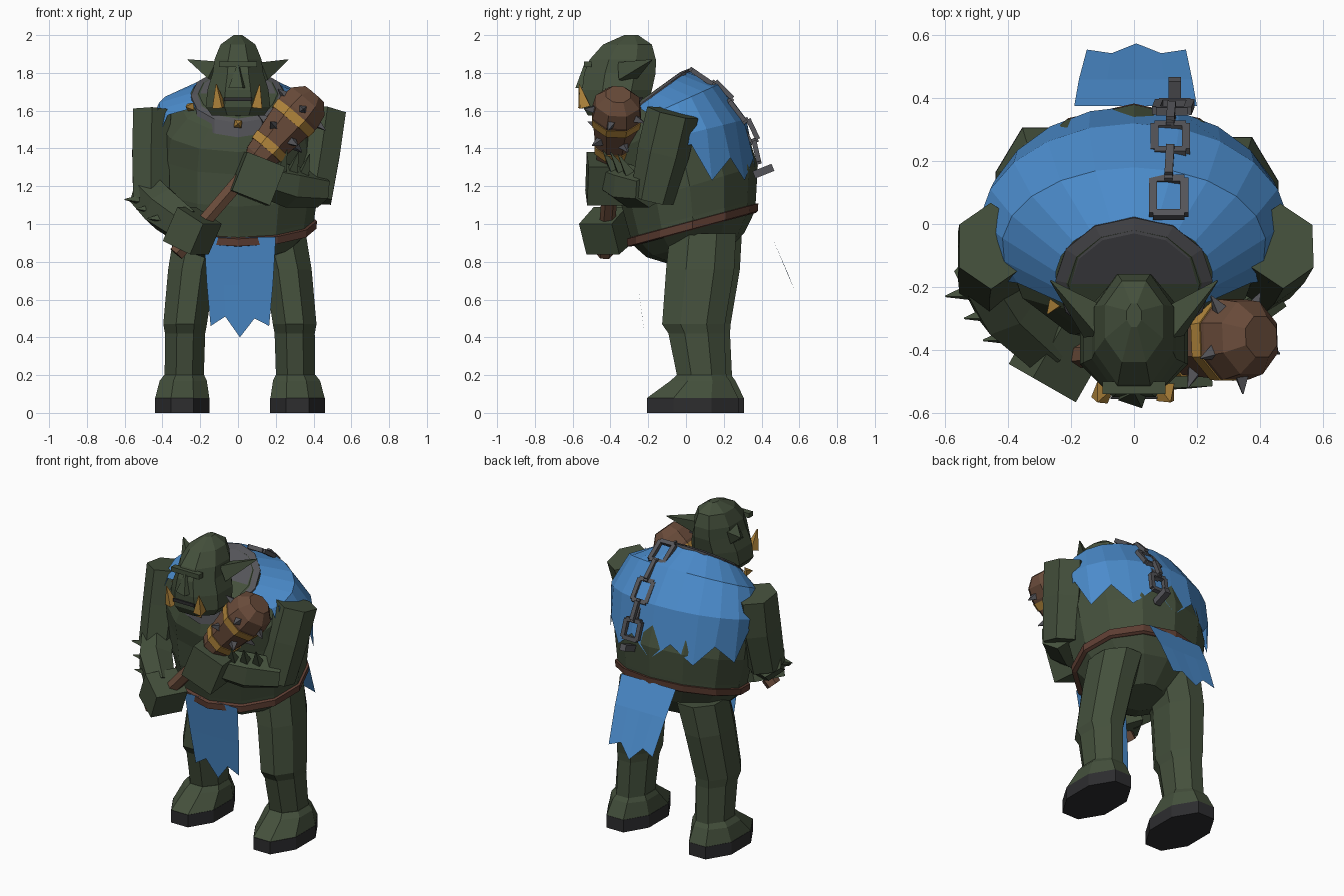
import bpy, bmesh, math
from mathutils import Vector

cube = bpy.data.objects.get("Cube")
if cube:
    bpy.data.objects.remove(cube)


def material(name, rgb):
    m = bpy.data.materials.new(name)
    m.use_nodes = True
    m.diffuse_color = (*rgb, 1)
    m.node_tree.nodes["Principled BSDF"].inputs["Base Color"].default_value = (*rgb, 1)
    return m


SKIN = material("dark green skin", (0.058, 0.08, 0.045))
CLOTH = material("blue cloth", (0.07, 0.26, 0.6))
WOOD = material("brown wood", (0.14, 0.07, 0.042))
GOLD = material("gold", (0.45, 0.24, 0.045))
METAL = material("grey metal", (0.09, 0.09, 0.1))
SOLE = material("black sole", (0.026, 0.026, 0.028))
LEATHER = material("red brown leather", (0.11, 0.047, 0.032))


def loft(name, rings, mat, closed=True, caps=True):
    """Skin a list of rings that have equal point counts."""
    bm = bmesh.new()
    rows = [[bm.verts.new(p) for p in ring] for ring in rings]
    n = len(rows[0])
    for a, b in zip(rows, rows[1:]):
        for i in range(n if closed else n - 1):
            j = (i + 1) % n
            bm.faces.new((a[i], a[j], b[j], b[i]))
    if closed and caps:
        bm.faces.new(rows[0])
        bm.faces.new(rows[-1])
    bmesh.ops.recalc_face_normals(bm, faces=bm.faces)
    mesh = bpy.data.meshes.new(name)
    bm.to_mesh(mesh)
    bm.free()
    mesh.materials.append(mat)
    ob = bpy.data.objects.new(name, mesh)
    bpy.context.collection.objects.link(ob)
    return ob


def oval(cx, cy, cz, rx, ry, slope=0, n=12, turn=0.0):
    """Horizontal ring, tilted so that it rises toward the back."""
    pts = []
    for i in range(n):
        a = math.tau * (i + turn) / n
        y = ry * math.sin(a)
        pts.append(Vector((cx + rx * math.cos(a), cy + y, cz + slope * y)))
    return pts


def tube(name, path, mat, n=6, ref=(0, 1, 0)):
    """Limb along a path of (point, half width, half depth)."""
    pts = [Vector(p[0]) for p in path]
    k = 1 / math.cos(math.pi / n)
    rings = []
    for i, (_, ru, rv) in enumerate(path):
        d = (pts[min(i + 1, len(pts) - 1)] - pts[max(i - 1, 0)]).normalized()
        u = d.cross(Vector(ref)).normalized()
        v = u.cross(d)
        angles = [math.tau * (j + 0.5) / n for j in range(n)]
        rings.append([pts[i] + u * ru * k * math.cos(a) + v * rv * k * math.sin(a) for a in angles])
    return loft(name, rings, mat)


def spike(name, base, tip, r, mat, n=4):
    return tube(name, [(base, r, r), (tip, 0.002, 0.002)], mat, n, (0.1, 0.3, 0.9))


def bar(name, a, b, w, t, mat, ref=(1, 0, 0)):
    return tube(name, [(a, t, w), (b, t, w)], mat, 4, ref)


# Torso, belt and collar
torso = [(0.07, 0.8, 0.14, 0.12, 0.2), (0.05, 0.89, 0.31, 0.26, 0.25), (0.04, 0.98, 0.4, 0.325, 0.27),
         (0.035, 1.04, 0.405, 0.335, 0.27), (0.02, 1.2, 0.43, 0.36, 0.3), (-0.02, 1.38, 0.43, 0.34, 0.35),
         (-0.08, 1.52, 0.41, 0.31, 0.45), (-0.14, 1.63, 0.31, 0.24, 0.6), (-0.19, 1.69, 0.21, 0.17, 0.7)]
loft("torso", [oval(0, *r) for r in torso], SKIN)
loft("belt", [oval(0, 0.04, 0.97, 0.395, 0.33, 0.27), oval(0, 0.035, 0.975, 0.415, 0.345, 0.27),
              oval(0, 0.035, 1.015, 0.418, 0.348, 0.27), oval(0, 0.035, 1.02, 0.39, 0.32, 0.27)], LEATHER)
loft("collar", [oval(0, -0.18, 1.61, 0.25, 0.21, 0.72), oval(0, -0.18, 1.68, 0.25, 0.2, 0.72),
                oval(0, -0.19, 1.69, 0.2, 0.16, 0.72)], METAL)
for x, y, z in ((0, -0.4, 1.53), (-0.25, -0.25, 1.62)):
    spike("collar_stud", (x, y, z), (x * 1.1, y - 0.035, z), 0.02, GOLD)

# Head
head = [(-0.39, 1.575, 0.15, 0.14), (-0.375, 1.62, 0.185, 0.185), (-0.365, 1.71, 0.175, 0.2),
        (-0.35, 1.8, 0.145, 0.205), (-0.335, 1.87, 0.135, 0.19), (-0.31, 1.95, 0.1, 0.14),
        (-0.29, 2.0, 0.025, 0.04)]
loft("head", [oval(0, *r, 0, 8, 0.5) for r in head], SKIN)
spike("nose", (0, -0.535, 1.72), (0, -0.535, 1.85), 0.04, SKIN)
bar("brow", (-0.1, -0.52, 1.845), (0.1, -0.52, 1.845), 0.015, 0.02, SKIN, (0, 0, 1))
bar("mouth", (-0.075, -0.553, 1.66), (0.075, -0.553, 1.66), 0.01, 0.004, SOLE, (0, 0, 1))
for s, side in ((1, "left"), (-1, "right")):
    spike(side + "_ear", (s * 0.11, -0.32, 1.8), (s * 0.265, -0.18, 1.87), 0.05, SKIN)
    spike(side + "_tusk", (s * 0.1, -0.535, 1.62), (s * 0.115, -0.565, 1.74), 0.028, GOLD)

# Legs and boots, slightly staggered
leg = [(0.22, 0.1, 0.95, 0.15, 0.19), (0.265, 0.085, 0.76, 0.135, 0.195), (0.3, 0.05, 0.47, 0.125, 0.18),
       (0.3, 0.065, 0.42, 0.115, 0.16), (0.305, 0.095, 0.18, 0.112, 0.14)]
boot = [(0.305, 0.09, 0.2, 0.115, 0.14), (0.31, 0.085, 0.17, 0.135, 0.17), (0.315, 0.045, 0.08, 0.155, 0.26)]
sole = [(0.315, 0.045, 0.08, 0.157, 0.262), (0.315, 0.045, 0, 0.157, 0.262)]
for s, side, dx, dy in ((1, "left", 0, -0.01), (-1, "right", 0.02, 0.02)):
    for part, rows, mat in (("leg", leg, SKIN), ("boot", boot, SKIN), ("sole", sole, SOLE)):
        loft(f"{side}_{part}", [oval(s * x + dx, y + dy, z, rx, ry, 0, 8, 0.5)
                                for x, y, z, rx, ry in rows], mat)

# Arms and fists
tube("left_upper_arm", [((0.47, -0.07, 1.59), 0.1, 0.12), ((0.44, -0.12, 1.38), 0.1, 0.12),
                        ((0.4, -0.18, 1.13), 0.095, 0.1)], SKIN)
tube("left_forearm", [((0.43, -0.19, 1.18), 0.09, 0.08), ((0.27, -0.3, 1.2), 0.095, 0.1),
                      ((0.12, -0.39, 1.24), 0.08, 0.08)], SKIN, 6, (0, 0, 1))
tube("left_fist", [((0.2, -0.42, 1.2), 0.1, 0.11), ((0, -0.44, 1.28), 0.09, 0.11)], SKIN, 4, (0, 0, 1))
tube("right_upper_arm", [((-0.455, -0.07, 1.6), 0.1, 0.12), ((-0.46, -0.1, 1.38), 0.1, 0.125),
                         ((-0.46, -0.16, 1.12), 0.095, 0.11)], SKIN)
tube("right_forearm", [((-0.48, -0.13, 1.17), 0.09, 0.1), ((-0.4, -0.27, 1.08), 0.095, 0.105),
                       ((-0.27, -0.4, 0.98), 0.08, 0.09)], SKIN, 6, (0, 0, 1))
tube("right_fist", [((-0.31, -0.38, 1.0), 0.1, 0.1), ((-0.17, -0.46, 0.92), 0.1, 0.09)], SKIN, 4, (0, 0, 1))
for i in range(3):
    b = Vector((-0.48 + 0.06 * i, -0.21 - 0.07 * i, 1.13 - 0.05 * i))
    spike("right_arm_spike", b, b + Vector((-0.12, -0.02, 0)), 0.03, SKIN)
    b = Vector((0.35 - 0.06 * i, -0.3 - 0.04 * i, 1.27 + 0.01 * i))
    spike("left_arm_spike", b, b + Vector((0.03, -0.06, 0.1)), 0.025, SKIN)

# Club, placed by distance along its axis
START = Vector((-0.32, -0.43, 0.85))
AXIS = Vector((0.39, -0.36, 1.67)) - START


def along(t):
    return START + AXIS * t


def club_part(name, rows, mat, n=8):
    return tube(name, [(along(t), r, r) for t, r in rows], mat, n)


club_part("club_handle", [(0, 0.035), (0.6, 0.038)], WOOD, 6)
club_part("club_pommel", [(-0.01, 0.04), (0.04, 0.042)], WOOD, 6)
club_part("club_head", [(0.57, 0.06), (0.61, 0.085), (0.9, 0.128), (0.97, 0.115), (1.02, 0.065)], WOOD)
for t, r in ((0.66, 0.1), (0.84, 0.125)):
    club_part("club_band", [(t, r), (t + 0.045, r + 0.005)], GOLD)
u = AXIS.cross(Vector((0, 1, 0))).normalized()
v = u.cross(AXIS).normalized()
for t, r, start in ((0.77, 0.11, 0.2), (0.92, 0.12, 0.9)):
    for i in range(5):
        a = start + math.tau * i / 5
        out = u * math.cos(a) + v * math.sin(a)
        spike("club_spike", along(t) + out * (r - 0.01), along(t) + out * (r + 0.055), 0.022, METAL)

# Cloak draped over the back with a ragged hem
COLS = 15
cloak_rows = [(-0.17, 1.68, 0.25, 0.18, 0.72), (-0.07, 1.63, 0.42, 0.25, 0.45),
              (-0.02, 1.47, 0.495, 0.34, 0.25), (-0.01, 1.32, 0.48, 0.385, 0)]
cloak = []
for r, (cy, cz, rx, ry, slope) in enumerate(cloak_rows):
    ring = []
    for i in range(COLS):
        a = math.radians(-28 + 236 * i / (COLS - 1))
        y = ry * math.sin(a)
        z = cz + slope * y
        if r == 3:
            z += (-0.09 if i % 2 else 0.03) + 0.35 * max(0, 0.3 - math.sin(a))
        ring.append(Vector((rx * math.cos(a), cy + y, z)))
    cloak.append(ring)
loft("cloak", cloak, CLOTH, closed=False)


# Hanging cloths at front and back
def hanging_cloth(name, rows, drops, lean):
    rings = []
    for k, (x0, x1, y, z) in enumerate(rows):
        ring = []
        for i in range(5):
            drop = drops[i] if k == len(rows) - 1 else 0
            ring.append(Vector((x0 + (x1 - x0) * i / 4, y + drop * lean, z - drop)))
        rings.append(ring)
    return loft(name, rings, CLOTH, closed=False)


hanging_cloth("front_cloth", [(-0.18, 0.2, -0.29, 0.93), (-0.165, 0.185, -0.255, 0.68),
                              (-0.145, 0.165, -0.23, 0.5)], (0.04, -0.01, 0.1, 0, 0.04), 0.13)
hanging_cloth("back_cloth", [(-0.19, 0.2, 0.375, 1.08), (-0.175, 0.185, 0.46, 0.92),
                             (-0.15, 0.165, 0.535, 0.75)], (0.05, 0.02, 0.1, 0.02, 0.05), 0.39)


# Chain hanging down the cloak: flat links alternate with edge-on ones
def link(a, b, half, flat):
    a, b = Vector(a), Vector(b)
    d = (b - a).normalized()
    side = Vector((1, 0, 0)) if flat else d.cross(Vector((1, 0, 0)))
    for s in (-half, half):
        bar("chain_link_side", a + side * s, b + side * s, 0.013, 0.013, METAL)
    for p in (a, b):
        bar("chain_link_end", p - side * half, p + side * half, 0.013, 0.013, METAL, d)


chain = [(0.11, 0.03, 1.815), (0.11, 0.14, 1.74), (0.115, 0.23, 1.65), (0.115, 0.31, 1.545),
         (0.12, 0.36, 1.44), (0.13, 0.385, 1.33)]
for i, (a, b) in enumerate(zip(chain, chain[1:])):
    link(a, b, 0.05 if i % 2 == 0 else 0.022, i % 2 == 0)
bar("chain_hook", (0.13, 0.36, 1.26), (0.13, 0.46, 1.3), 0.02, 0.02, METAL)
